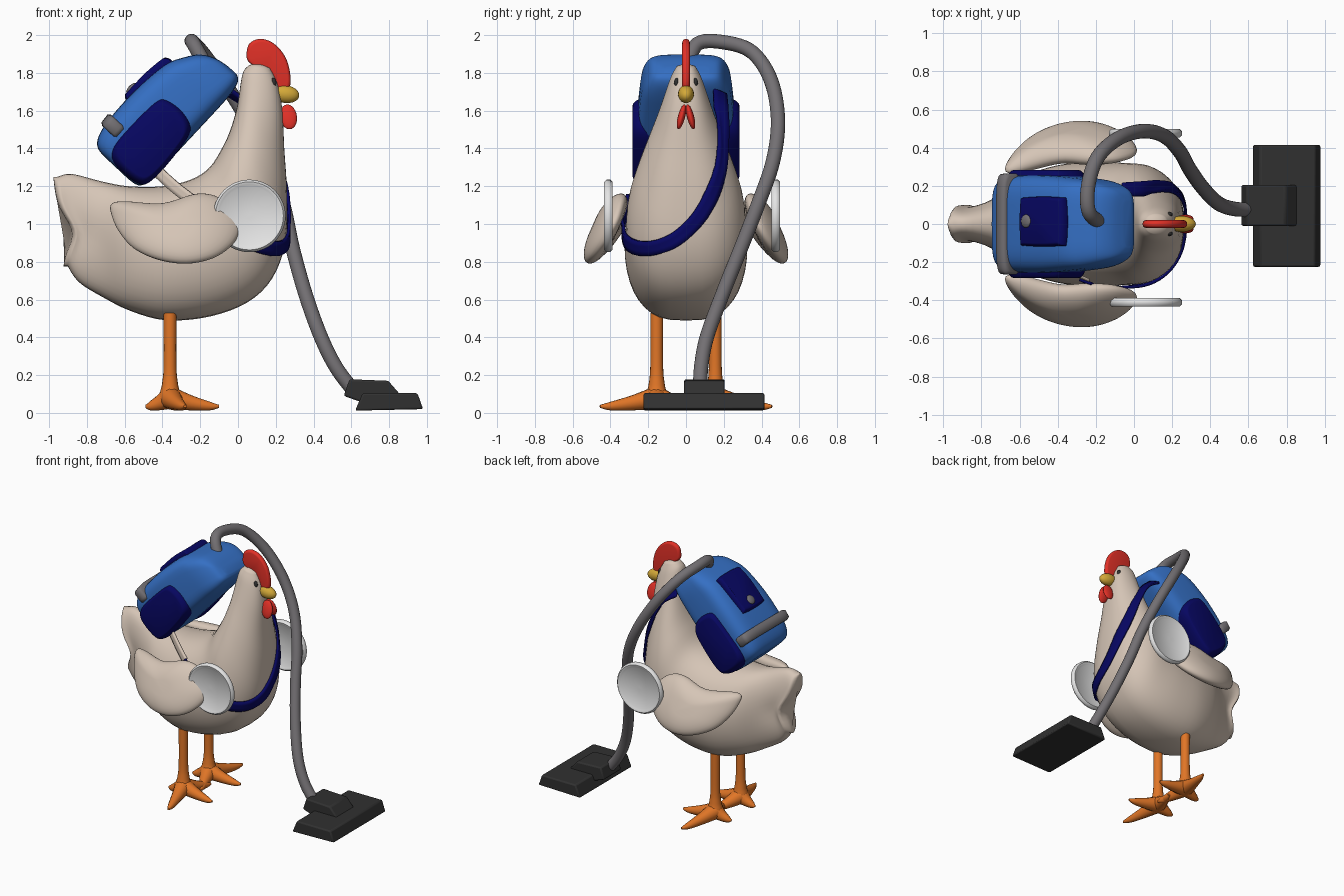
import bpy, bmesh, math
from mathutils import Vector, Matrix

if "Cube" in bpy.data.objects:
    bpy.data.objects.remove(bpy.data.objects["Cube"])


def material(name, r, g, b):
    m = bpy.data.materials.new(name)
    m.use_nodes = True
    m.diffuse_color = (r, g, b, 1)
    m.node_tree.nodes["Principled BSDF"].inputs["Base Color"].default_value = (r, g, b, 1)
    return m


cream = material("cream_feathers", .67, .56, .47)
orange = material("orange_legs", .75, .18, .02)
red = material("red_comb", .75, .03, .02)
yellow = material("yellow_beak", .66, .4, .04)
blue = material("blue_shell", .035, .16, .55)
navy = material("navy_pads", .002, .002, .12)
grey = material("grey_hose", .17, .16, .17)
dark = material("dark_rubber", .03, .03, .03)
white = material("white_plate", .78, .78, .78)


def finish(name, bm, mat, angle=40):
    bmesh.ops.recalc_face_normals(bm, faces=bm.faces[:])
    mesh = bpy.data.meshes.new(name)
    bm.to_mesh(mesh)
    bm.free()
    obj = bpy.data.objects.new(name, mesh)
    bpy.context.collection.objects.link(obj)
    mesh.materials.append(mat)
    bpy.ops.object.select_all(action="DESELECT")
    obj.select_set(True)
    bpy.context.view_layer.objects.active = obj
    bpy.ops.object.shade_smooth_by_angle(angle=math.radians(angle))
    return obj


def smooth_path(points, steps=6, closed=False):
    """Catmull-Rom interpolation through points of any dimension."""
    p, n, out = [Vector(q) for q in points], len(points), []
    get = (lambda i: p[i % n]) if closed else (lambda i: p[max(0, min(n - 1, i))])
    for i in range(n if closed else n - 1):
        a, b, c, d = (get(i + k) for k in (-1, 0, 1, 2))
        for s in range(steps):
            t = s / steps
            out.append((2 * b + (c - a) * t + (2 * a - 5 * b + 4 * c - d) * t * t
                        + (3 * b - a - 3 * c + d) * t ** 3) / 2)
    return out if closed else out + [p[-1]]


def loft(name, rings, mat, angle=60):
    bm = bmesh.new()
    loops = [[bm.verts.new(v) for v in ring] for ring in rings]
    for a, b in zip(loops, loops[1:]):
        for i in range(len(a)):
            j = (i + 1) % len(a)
            bm.faces.new((a[i], a[j], b[j], b[i]))
    bm.faces.new(loops[0])
    bm.faces.new(loops[-1])
    return finish(name, bm, mat, angle)


def power(value, exponent):
    return math.copysign(abs(value) ** exponent, value)


def turn(count):
    return [math.tau * k / count for k in range(count)]


def tube(name, points, radii, mat, sides=16):
    """Round tube whose radius follows the path."""
    path = smooth_path([(*p, r) for p, r in zip(points, radii)])
    rings, side = [], None
    for i, q in enumerate(path):
        tan = (path[min(i + 1, len(path) - 1)] - path[max(i - 1, 0)]).to_3d().normalized()
        side = side or tan.orthogonal()
        side = (side - tan * side.dot(tan)).normalized()
        up = tan.cross(side)
        rings.append([q.to_3d() + (side * math.cos(a) + up * math.sin(a)) * q[3] for a in turn(sides)])
    return loft(name, rings, mat)


def pillow(name, outline, half, rounding, place, mat):
    """Flat outline swollen to a soft plate; place maps (a, b, depth) to space."""
    pts = smooth_path(outline, 5, True)
    mid = sum(pts, Vector((0, 0))) / len(pts)
    rings = []
    for k in range(-8, 9):
        a = math.radians(k * 10.5)
        s = 1 - rounding * (1 - math.cos(a))
        rings.append([place(*(mid + (p - mid) * s), half * math.sin(a)) for p in pts])
    return loft(name, rings, mat)


def ball(name, centre, scale, mat, tilt=Matrix()):
    bm = bmesh.new()
    bmesh.ops.create_uvsphere(bm, u_segments=24, v_segments=14, radius=1)
    bm.transform(Matrix.Translation(centre) @ tilt @ Matrix.Diagonal((*scale, 1)))
    return finish(name, bm, mat, 80)


# Body: sections from tail to head, each with top x/z, bottom x/z and half width
sections = [(-.955, 1.25, -.905, .775, .1), (-.88, 1.265, -.84, .69, .095), (-.72, 1.225, -.72, .615, .15),
            (-.58, 1.2, -.57, .54, .25), (-.4, 1.2, -.38, .49, .31), (-.25, 1.235, -.15, .51, .325),
            (-.15, 1.3, .05, .585, .32), (-.08, 1.41, .18, .71, .31), (-.04, 1.5, .25, .9, .27),
            (-.01, 1.6, .26, 1.15, .21), (.005, 1.68, .245, 1.4, .155), (.015, 1.75, .235, 1.6, .113),
            (.03, 1.81, .21, 1.74, .08), (.06, 1.842, .17, 1.825, .05)]


def section_ring(s):
    top, low, ring = Vector((s[0], 0, s[1])), Vector((s[2], 0, s[3])), []
    for a in turn(40):
        y = s[4] * power(math.cos(a), .85 if a < math.pi else .7)
        v = (top + low) / 2 + (top - low) / 2 * math.sin(a) + Vector((0, y, 0))
        # Notch between the upper and lower tail corners
        v.x += .075 * math.exp(-((v.z - .95) / .11) ** 2) * max(0, 1 - (v.x + .95) / .25)
        ring.append(v)
    return ring


rings = [section_ring(s) for s in smooth_path(sections, 4)]
tail = [[Vector((v.x - out, v.y * f, v.z)) for v in rings[0]] for f, out in ((.03, .023), (.45, .021), (.8, .013))]
crown = Vector((.115, 0, 1.852))
rings = tail + rings + [[v.lerp(crown, f) for v in rings[-1]] for f in (.45, .9)]
body = loft("body", rings, cream, 80)

# Head details
pillow("comb", [(.045, 1.89), (.06, 1.955), (.12, 1.98), (.19, 1.955), (.25, 1.885), (.277, 1.79),
                (.268, 1.715), (.2, 1.69), (.16, 1.77), (.11, 1.82), (.06, 1.855)],
       .02, .15, lambda a, b, h: Vector((a, h, b)), red)
ball("beak", (.25, 0, 1.688), (.075, .042, .047), yellow, Matrix.Rotation(.15, 4, "Y"))
for side, label in ((-1, "right"), (1, "left")):
    ball(label + "_eye", (.185, side * .05, 1.748), (.018, .013, .026), dark)
    ball(label + "_wattle", (.267, side * .024, 1.567), (.045, .019, .068), red,
         Matrix.Rotation(side * .25, 4, "X") @ Matrix.Rotation(-.15, 4, "Y"))

    # Legs with four tapering toes
    base = Vector((-.36, side * .155, .05))
    tube(label + "_leg", [base + Vector((0, 0, z)) for z in (-.02, .04, .1, .2, .48)],
         (.045, .056, .043, .034, .034), orange)
    toes = {"front": (.26, .02), "outer": (.08, .3), "inner": (.08, -.22), "back": (-.13, -.01)}
    for toe, (dx, dy) in toes.items():
        reach = Vector((dx, side * dy, 0))
        tube(f"{label}_{toe}_toe", [base + reach * f + Vector((0, 0, z))
                                    for f, z in ((0, .03), (.4, .004), (.8, -.014), (1, -.015))],
             (.062, .042, .024, .008), orange, 12)

    # Wings, leaning outward toward the lower edge
    pillow(label + "_wing", [(-.67, 1.105), (-.6, 1.12), (-.4, 1.11), (-.22, 1.16), (-.1, 1.14), (-.01, 1.06),
                             (.015, .98), (-.03, .89), (-.13, .82), (-.27, .79), (-.42, .81), (-.55, .87),
                             (-.63, .96), (-.67, 1.05)],
           .075, .8, lambda x, z, h: Vector((x, side * (.36 + (1.13 - z) * .44 - .5 * (x + .25) ** 2 + h), z)), cream)

    # Plates: turned profile of radius and depth, spun about the y axis
    depth = .411 if side < 0 else .475
    profile = [(.01, -.012), (.155, -.012), (.165, -.019), (.18, -.022), (.192, -.01),
               (.192, .01), (.18, .022), (.165, .019), (.155, .012), (.01, .012)]
    loft(label + "_plate", [[Vector((.06 + r * math.cos(a), side * depth + d, 1.043 + r * math.sin(a)))
                             for a in turn(48)] for r, d in profile], white, 50)

# Vacuum pack, built in its own tilted frame: u along, y across, n outward
tilt = Matrix.Rotation(math.radians(-47), 4, "Y")
frame = Matrix.Translation((-.37, 0, 1.55)) @ tilt


def pack_loft(name, stations, mat):
    """Rounded-square sections: u, lowest n, highest n, half width."""
    loft(name, [[frame @ Vector((u, w * power(math.cos(a), .45), (lo + hi) / 2 + (hi - lo) / 2 * power(math.sin(a), .45)))
                 for a in turn(48)] for u, lo, hi, w in stations], mat, 70)


pack_loft("pack_shell", smooth_path([(-.372, -.06, .12, .15), (-.36, -.12, .175, .215), (-.31, -.148, .212, .245),
                                     (-.2, -.152, .232, .255), (0, -.152, .235, .255), (.2, -.152, .212, .24),
                                     (.3, -.15, .165, .225), (.37, -.142, .112, .2), (.41, -.125, .04, .17),
                                     (.425, -.1, -.04, .12)], 4), blue)
pack_loft("pack_band", [(-.26, .13, .235, .25), (-.25, .12, .25, .264),
                        (-.195, .12, .255, .266), (-.185, .13, .24, .25)], grey)
pillow("pack_back_pad", [(-.07, -.09), (-.03, -.115), (.2, -.115), (.24, -.09), (.24, .11), (.2, .14), (-.03, .14), (-.07, .11)],
       .035, .15, lambda u, y, h: frame @ Vector((u, y, .225 - .6 * max(0, u - .05) ** 2 + h)), navy)
for side, label in ((-1, "right"), (1, "left")):
    pillow(label + "_side_pad", [(.09, -.04), (.08, .08), (.02, .12), (-.2, .128), (-.32, .11), (-.365, .04),
                                 (-.355, -.11), (-.29, -.155), (-.1, -.152), (.04, -.125)],
           .085, .2, lambda u, n, h: frame @ Vector((u, side * (.198 + h), n)), navy)
ball("pack_button", frame @ Vector((-.01, .015, .258)), (.035, .035, .015), grey, tilt)

# Hose from pack to floor nozzle
hose = [(-.16, 0, 1.82), (-.235, .06, 1.953), (-.24, .2, 1.962), (-.19, .35, 1.91), (-.08, .45, 1.76),
        (.05, .487, 1.55), (.16, .46, 1.33), (.24, .38, 1.1), (.29, .29, .87), (.36, .19, .62),
        (.44, .11, .4), (.52, .08, .24), (.61, .075, .12)]
tube("hose", hose, [.038] * len(hose), grey, 20)


def prism(name, profile, y0, y1, mat):
    obj = loft(name, [[Vector((x, y, z)) for x, z in profile] for y in (y0, y1)], mat, 30)
    mod = obj.modifiers.new("soft_edges", "BEVEL")
    mod.width, mod.segments = .01, 2


prism("nozzle_head", [(.62, .012), (.98, .02), (.95, .105), (.66, .105)], -.225, .415, dark)
prism("nozzle_neck", [(.56, .09), (.59, .178), (.795, .17), (.865, .09), (.7, .04)], -.01, .205, dark)


# Straps: ribbons held just outside the body
def strap(name, points, width, mat):
    bm = bmesh.new()
    path, rows = smooth_path(points, 8), []
    for i, p in enumerate(path):
        tan = path[min(i + 1, len(path) - 1)] - path[max(i - 1, 0)]
        # Over the shoulder the ribbon faces forward; round the flank it faces outward
        out = Vector((p.x + .25, p.y * .4, 0)) if p.y > 0 else Vector((max(p.x + .05, -.1), p.y, 0))
        across = tan.cross(out).normalized() * width / 2
        rows.append([bm.verts.new(p + across * f) for f in (-1, -.33, .33, 1)])
    for a, b in zip(rows, rows[1:]):
        for k in range(3):
            bm.faces.new((a[k], a[k + 1], b[k + 1], b[k]))
    obj = finish(name, bm, mat)
    wrap = obj.modifiers.new("hug_body", "SHRINKWRAP")
    wrap.target, wrap.wrap_mode, wrap.offset = body, "OUTSIDE", .012
    solid = obj.modifiers.new("thickness", "SOLIDIFY")
    solid.thickness, solid.offset = .016, 0


strap("chest_strap", [(-.05, .18, 1.7), (.05, .185, 1.62), (.13, .19, 1.48), (.205, .172, 1.27), (.255, .09, 1.07),
                      (.268, -.02, .945), (.24, -.13, .885), (.16, -.235, .875), (0, -.315, .93),
                      (-.15, -.335, 1.02), (-.26, -.3, 1.13)], .078, navy)
strap("rear_strap", [(-.25, -.29, 1.13), (-.34, -.25, 1.2), (-.45, -.2, 1.3)], .06, cream)
